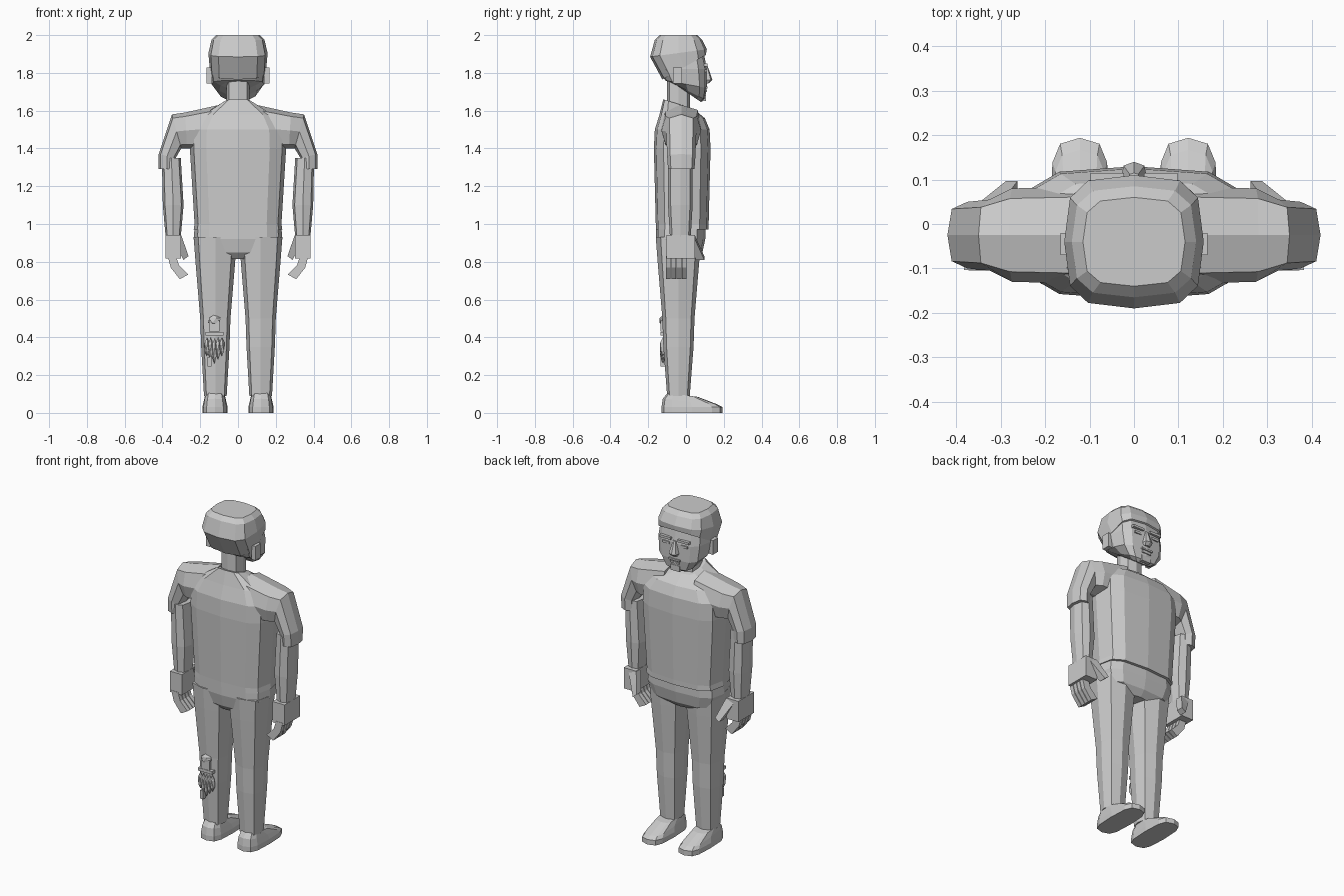
import bpy, bmesh, math
from mathutils import Matrix, Vector

old = bpy.data.objects.get("Cube")
if old:
    bpy.data.objects.remove(old)

grey = (.6, .6, .6, 1)
material = bpy.data.materials.new("plain grey")
material.use_nodes = True
material.diffuse_color = grey
shader = material.node_tree.nodes["Principled BSDF"]
shader.inputs["Base Color"].default_value = grey


def add(name, bm):
    """Turn a bmesh into a flat shaded object."""
    bmesh.ops.recalc_face_normals(bm, faces=bm.faces)
    mesh = bpy.data.meshes.new(name)
    bm.to_mesh(mesh)
    bm.free()
    mesh.materials.append(material)
    part = bpy.data.objects.new(name, mesh)
    bpy.context.scene.collection.objects.link(part)


def add_pair(name, bm):
    """Add a left part and its mirror image on the right."""
    twin = bm.copy()
    bmesh.ops.scale(twin, vec=(-1, 1, 1), verts=twin.verts)
    add("left_" + name, bm)
    add("right_" + name, twin)


def ring(z, width, depth, x=0, y=0, tilt=0, roll=0, sides=12, bulge=.6):
    """Rounded outline; tilt lifts its +y edge and roll lifts its +x edge.
    Zero bulge with four sides gives a plain rectangle."""
    points = []
    start = 0 if bulge else math.pi / sides
    for i in range(sides):
        angle = start + math.tau * i / sides
        c, s = round(math.cos(angle), 6), round(math.sin(angle), 6)
        c = math.copysign(abs(c) ** bulge, c)
        s = math.copysign(abs(s) ** bulge, s)
        points.append(Vector((x + width * c, y + depth * s, z + tilt * s + roll * c)))
    return points


def limb_ring(z, width, depth, **options):
    return ring(z, width, depth, sides=8, bulge=.7, **options)


def square_ring(z, width, depth, **options):
    return ring(z, width, depth, sides=4, bulge=0, **options)


def loft(rings, x=0, y=0):
    """Skin the rings in order, cap both ends and move the part by x and y."""
    bm = bmesh.new()
    rows = [[bm.verts.new(point + Vector((x, y, 0))) for point in row] for row in rings]
    for low, high in zip(rows, rows[1:]):
        for i in range(len(low)):
            bm.faces.new((low[i - 1], low[i], high[i], high[i - 1]))
    bm.faces.new(rows[0])
    bm.faces.new(rows[-1])
    return bm


def placed(bm, location, size):
    bm.transform(Matrix.Translation(location) @ Matrix.Diagonal(size).to_4x4())
    return bm


def box(location, size):
    bm = bmesh.new()
    bmesh.ops.create_cube(bm, size=1)
    return placed(bm, location, size)


def pebble(location, size):
    bm = bmesh.new()
    bmesh.ops.create_icosphere(bm, subdivisions=1, radius=.5)
    return placed(bm, location, size)


# Shirt body, rising into a sloping collar
add("shirt", loft([
    ring(z=.97, width=.235, depth=.14),
    ring(z=1, width=.23, depth=.14),
    ring(z=1.4, width=.255, depth=.15),
    ring(z=1.5, width=.25, depth=.145),
    ring(z=1.57, width=.2, depth=.12, tilt=-.01),
    ring(z=1.635, width=.075, depth=.08, y=-.02, tilt=-.025),
], y=-.02))

# Sleeves, running out over the shoulder and then turning down
add_pair("sleeve", loft([
    limb_ring(z=1.51, width=0, depth=.11, x=.1, roll=.12),
    limb_ring(z=1.495, width=.005, depth=.105, x=.275, roll=.095),
    limb_ring(z=1.49, width=.025, depth=.08, x=.325, roll=.09),
    limb_ring(z=1.36, width=.045, depth=.075, x=.375, roll=.01),
    limb_ring(z=1.29, width=.045, depth=.07, x=.375),
], y=-.025))

# Bare arms
add_pair("arm", loft([
    limb_ring(z=1.35, width=.05, depth=.065, x=.01),
    limb_ring(z=1.1, width=.055, depth=.065),
    limb_ring(z=.93, width=.04, depth=.055),
], x=.343, y=-.03))

# Palms with four curled fingers and a thumb
add_pair("palm", box((.343, -.028, .88), (.08, .15, .125)))
knuckles = range(3)
for finger in range(4):
    add_pair(f"finger_{finger + 1}", loft([
        square_ring(z=.83 - .055 * k, width=.022, depth=.012,
                    x=-.016 * k * k, roll=-.006 * k)
        for k in knuckles
    ], x=.35, y=-.093 + .028 * finger))
add_pair("thumb", loft([
    square_ring(z=.93 - .055 * k, width=.025 - .006 * k, depth=.022,
                x=-.025 * k, y=.025 * k, roll=-.01)
    for k in knuckles
], x=.325, y=.025))

# Trouser seat and legs
add("trouser_seat", loft([
    ring(z=.98, width=.23, depth=.13),
    ring(z=.92, width=.235, depth=.13),
    ring(z=.85, width=.21, depth=.115),
    ring(z=.815, width=.07, depth=.085),
], y=-.028))
add_pair("leg", loft([
    limb_ring(z=.93, width=.115, depth=.12),
    limb_ring(z=.8, width=.105, depth=.11),
    limb_ring(z=.5, width=.08, depth=.085),
    limb_ring(z=.35, width=.075, depth=.08),
    limb_ring(z=.09, width=.06, depth=.06),
], x=.12, y=-.04))

# Shoes, sloping down to the toe
add_pair("shoe", loft([
    ring(z=0, width=.067, depth=.162),
    ring(z=.03, width=.067, depth=.162),
    ring(z=.06, width=.06, depth=.145, y=-.01, tilt=-.015),
    ring(z=.095, width=.052, depth=.08, y=-.05, tilt=-.01),
], x=.122, y=.032))

# Neck, head with a jutting jaw, and a cap of hair cut higher over the face
add("neck", loft([limb_ring(z, width=.062, depth=.06) for z in (1.57, 1.79)], y=-.04))
add("head", loft([
    ring(z=1.69, width=.065, depth=.065, y=.015, tilt=-.045),
    ring(z=1.705, width=.1, depth=.09, y=.01, tilt=-.045),
    ring(z=1.74, width=.14, depth=.11, tilt=-.02),
    ring(z=1.82, width=.15, depth=.13, y=-.02),
    ring(z=1.93, width=.14, depth=.12, y=-.03),
]))
add("hair", loft([
    ring(z=1.83, width=.15, depth=.115, y=.03, tilt=.065),
    ring(z=1.905, width=.157, depth=.15, tilt=.02),
    ring(z=1.975, width=.14, depth=.125),
    ring(z=2, width=.115, depth=.1),
], y=-.04))

# Face
add("nose", loft([
    limb_ring(z=1.745, width=.022, depth=.02),
    limb_ring(z=1.762, width=.03, depth=.04),
    limb_ring(z=1.835, width=.012, depth=.015),
], y=.1))
add("upper_lip", box((0, .104, 1.722), (.075, .022, .01)))
add("lower_lip", box((0, .1, 1.704), (.06, .022, .01)))
add("chin", box((0, .088, 1.668), (.06, .034, .034)))
add_pair("brow", box((.06, .1, 1.842), (.075, .03, .014)))
add_pair("eye", box((.06, .1, 1.812), (.045, .02, .014)))
add_pair("ear", box((.152, -.045, 1.787), (.028, .05, .085)))

# Small raised emblem on the back of the right calf
calf = Vector((-.125, -.122, .36))
add("emblem_cap", pebble(calf + Vector((0, 0, .13)), (.075, .04, .06)))
add("emblem_head", box(calf + Vector((0, 0, .1)), (.055, .026, .06)))
add("emblem_belt", box(calf + Vector((0, 0, .06)), (.095, .028, .018)))
for petal in range(-2, 3):
    offset = Vector((petal * .02, 0, abs(petal) * .01 - .03))
    add(f"emblem_petal_{petal + 3}",
        pebble(calf + offset, (.03, .034, .14 - abs(petal) * .02)))
add("emblem_tail", box(calf + Vector((-.025, 0, -.09)), (.022, .024, .05)))
